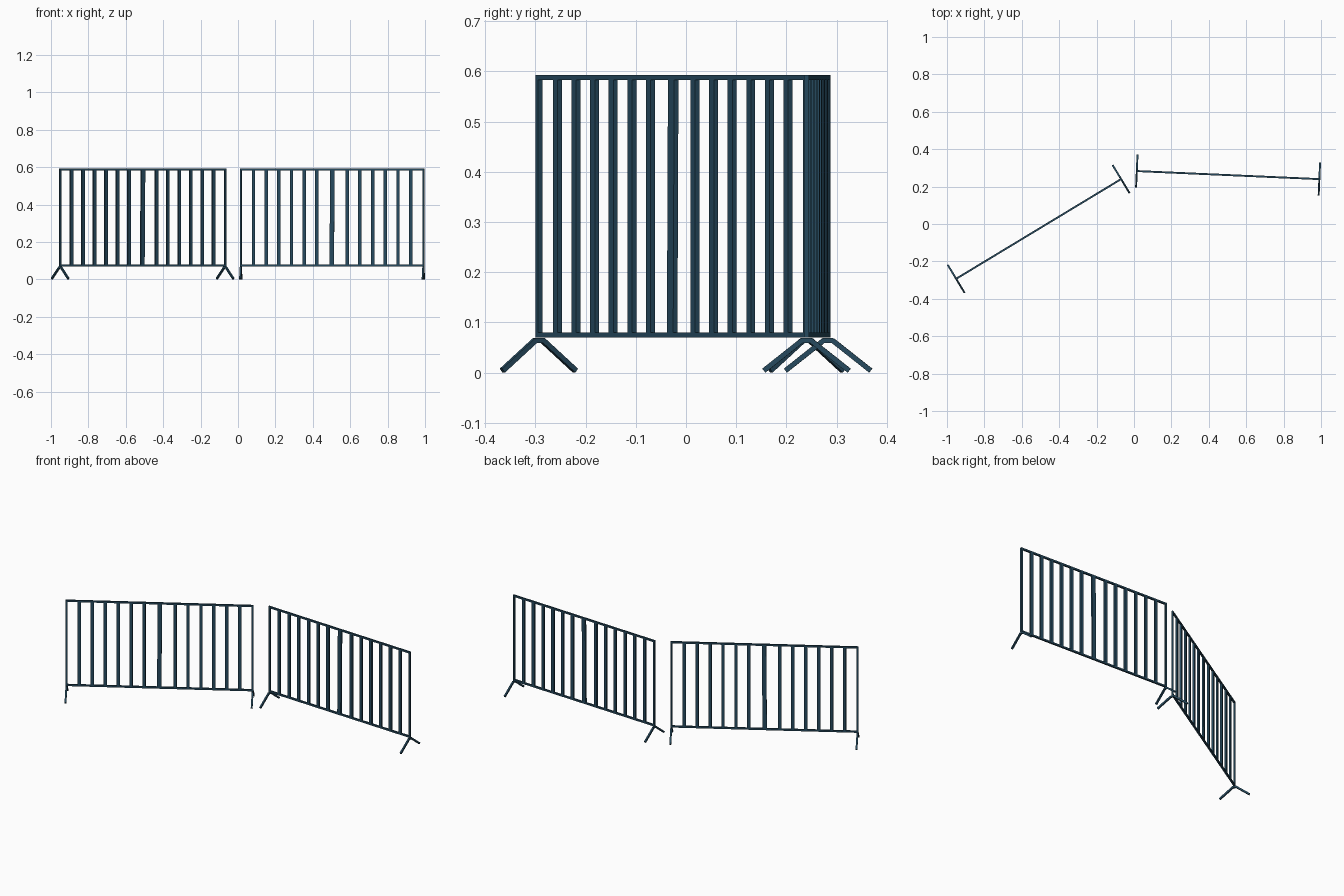
import bpy, bmesh, math
from mathutils import Vector, Matrix

if "Cube" in bpy.data.objects:
    bpy.data.objects.remove(bpy.data.objects["Cube"])

steel = bpy.data.materials.new("dark blue steel")
steel.diffuse_color = (0.019, 0.068, 0.112, 1)
steel.use_nodes = True
steel.node_tree.nodes["Principled BSDF"].inputs["Base Color"].default_value = steel.diffuse_color
T = 0.010          # tube thickness
Z0, Z1 = 0.075, 0.588   # centre heights of the bottom and top rails


def beam(bm, a, b, w, d):
    """Box from a to b; w is its width along the panel (or upward), d its depth."""
    a, b = Vector(a), Vector(b)
    z = (b - a).normalized()
    y = Vector((0, 1, 0)) if abs(z.y) < 0.5 else Vector((1, 0, 0))
    x = y.cross(z).normalized()
    y = z.cross(x)
    rot = Matrix((x, y, z)).transposed().to_4x4()
    scale = Matrix.Diagonal((w, d, (b - a).length, 1))
    bmesh.ops.create_cube(bm, size=1, matrix=Matrix.Translation((a + b) / 2) @ rot @ scale)


def make(name, bm, place):
    me = bpy.data.meshes.new(name)
    bm.to_mesh(me)
    bm.free()
    me.materials.append(steel)
    ob = bpy.data.objects.new(name, me)
    ob.matrix_world = place
    bpy.context.collection.objects.link(ob)


def barrier(side, p, q):
    p, q = Vector(p), Vector(q)
    d = q - p
    h = d.length / 2
    place = Matrix.Translation(((p.x + q.x) / 2, (p.y + q.y) / 2, 0)) @ \
        Matrix.Rotation(math.atan2(d.y, d.x), 4, 'Z')

    # rectangular outer frame
    bm = bmesh.new()
    for z in (Z0, Z1):
        beam(bm, (-h - T / 2, 0, z), (h + T / 2, 0, z), T, T)
    for x in (-h, h):
        beam(bm, (x, 0, Z0), (x, 0, Z1), T, T)
    make(side + "_frame", bm, place)

    # upright bars, with a slightly wider gap around the middle one
    bm = bmesh.new()
    step = 2 * h / 14.4
    for s in (-1, 1):
        for i in range(1, 7):
            x = s * (h - i * step)
            beam(bm, (x, 0, Z0), (x, 0, Z1), 0.018, T)
    beam(bm, (-0.002, 0, Z0), (0.002, 0, Z1), 0.024, T)
    make(side + "_bars", bm, place)

    # splayed feet below each end
    bm = bmesh.new()
    for x in (-h, h):
        beam(bm, (x, -0.011, 0.064), (x, 0.011, 0.064), T, T)
        for s in (-1, 1):
            beam(bm, (x, s * 0.009, 0.064), (x, s * 0.085, 0.004), T, T)
    make(side + "_feet", bm, place)


barrier("left_barrier", (-0.951, -0.293), (-0.069, 0.240))
barrier("right_barrier", (0.015, 0.283), (0.991, 0.240))
